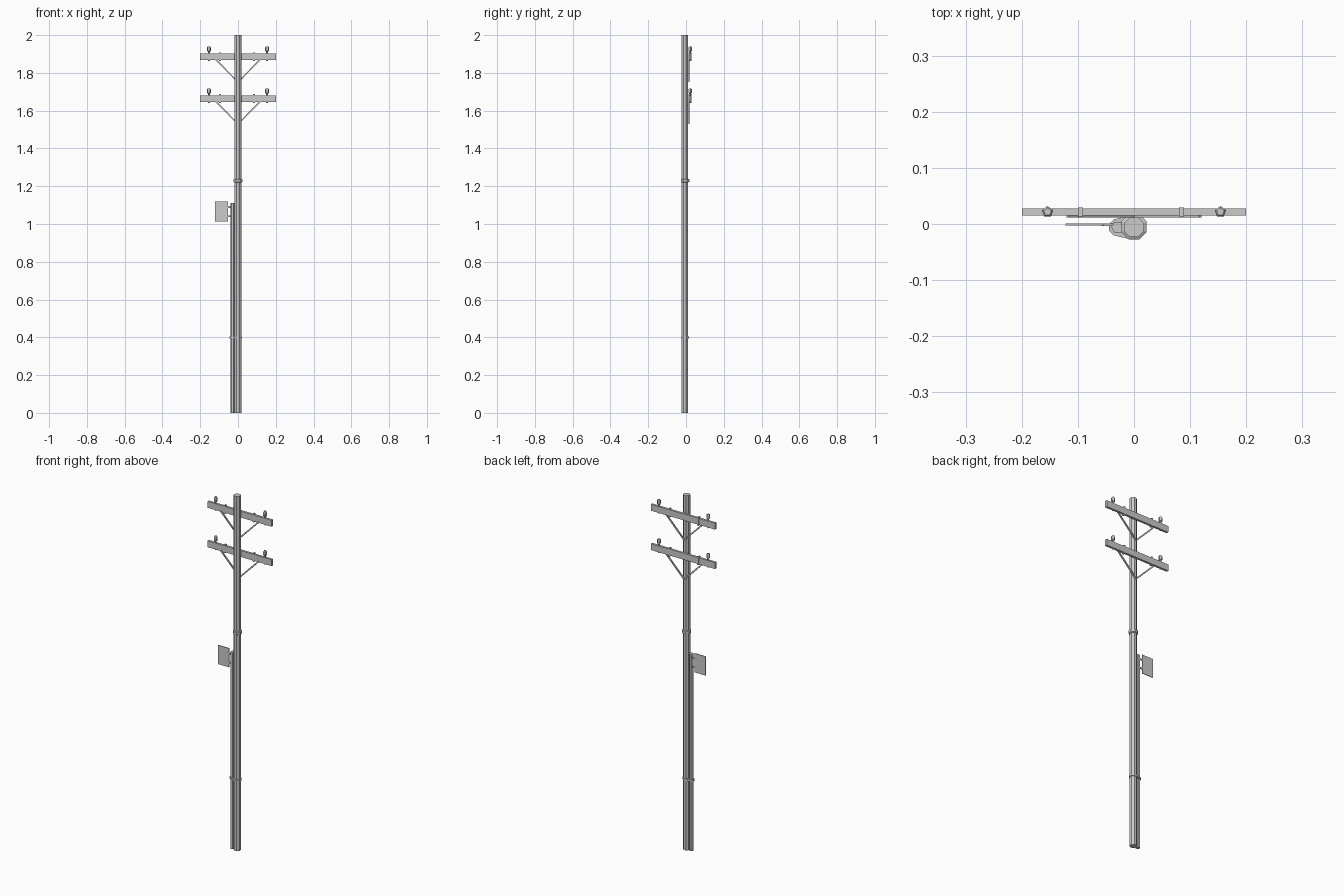
import bpy, bmesh, math
from mathutils import Vector

if "Cube" in bpy.data.objects:
    bpy.data.objects.remove(bpy.data.objects["Cube"])

PY = -0.006  # pole axis in y


def mesh_object(name, bm):
    bmesh.ops.recalc_face_normals(bm, faces=bm.faces)
    me = bpy.data.meshes.new(name)
    bm.to_mesh(me)
    bm.free()
    ob = bpy.data.objects.new(name, me)
    bpy.context.collection.objects.link(ob)
    return ob


def box(name, x, y, z):
    bm = bmesh.new()
    bmesh.ops.create_cube(bm, size=1)
    for v in bm.verts:
        v.co = [lo + (c + 0.5) * (hi - lo) for c, (lo, hi) in zip(v.co, (x, y, z))]
    return mesh_object(name, bm)


def lathe(name, x, y, profile, sides, turn=0.0):
    """Closed turned solid from (radius, z) pairs."""
    bm = bmesh.new()
    rings = []
    for r, z in profile:
        rings.append([bm.verts.new((x + r * math.cos(turn + math.tau * i / sides),
                                    y + r * math.sin(turn + math.tau * i / sides), z))
                      for i in range(sides)])
    for a, b in zip(rings, rings[1:]):
        for i in range(sides):
            j = (i + 1) % sides
            bm.faces.new((a[i], a[j], b[j], b[i]))
    bm.faces.new(rings[0])
    bm.faces.new(rings[-1])
    return mesh_object(name, bm)


def strut(name, a, b, w):
    a, b = Vector(a), Vector(b)
    bm = bmesh.new()
    bmesh.ops.create_cube(bm, size=1)
    for v in bm.verts:
        v.co = (v.co.x * w, v.co.y * w, v.co.z * (b - a).length)
    ob = mesh_object(name, bm)
    ob.location = (a + b) / 2
    ob.rotation_mode = 'QUATERNION'
    ob.rotation_quaternion = (b - a).to_track_quat('Z', 'Y')
    return ob


# Pole and upper collar
lathe("pole", 0, PY, [(0.019, 0), (0.019, 2)], 8, math.pi / 8)
lathe("upper_collar", 0, PY + 0.001,
      [(0.019, 1.220), (0.0245, 1.223), (0.0245, 1.236), (0.019, 1.239)], 8, math.pi / 8)

# Cable conduit beside the pole
lathe("conduit", -0.029, PY, [(0.0115, 0), (0.0115, 1.11)], 6)

# Strap wrapping both pole and conduit
bm = bmesh.new()
for cx, r in ((0, 0.0225), (-0.030, 0.0155)):
    for i in range(8):
        a = math.tau * (i + 0.5) / 8
        for z in (0.394, 0.404):
            bm.verts.new((cx + r * math.cos(a), PY + r * math.sin(a), z))
hull = bmesh.ops.convex_hull(bm, input=bm.verts)
loose = [v for v in bm.verts if not v.link_faces]
bmesh.ops.delete(bm, geom=loose, context='VERTS')
mesh_object("lower_strap", bm)

# Sign plate with two brackets
box("sign_plate", (-0.122, -0.054), (-0.003, 0.001), (1.013, 1.12))
for z in (1.04, 1.09):
    box("sign_bracket", (-0.058, -0.034), (-0.004, 0.001), (z - 0.004, z + 0.004))

# Two crossarms with insulators, clips and braces
for level, z in (("upper", 1.867), ("lower", 1.645)):
    box(level + "_crossarm", (-0.2, 0.2), (0.015, 0.0275), (z, z + 0.036))
    for s in (-1, 1):
        lathe(level + "_insulator", s * 0.154, 0.0215,
              [(0.005, z - 0.005), (0.005, z + 0.044), (0.0105, z + 0.049),
               (0.0105, z + 0.068), (0.007, z + 0.073)], 5, math.pi / 2)
        cx = -0.095 if s < 0 else 0.085
        box(level + "_clip", (cx - 0.0045, cx + 0.0045), (0.0135, 0.029),
            (z - 0.005, z + 0.042))
        strut(level + "_brace", (s * 0.118, 0.0155, z + 0.004),
              (s * 0.002, 0.0155, z - 0.114), 0.007)
